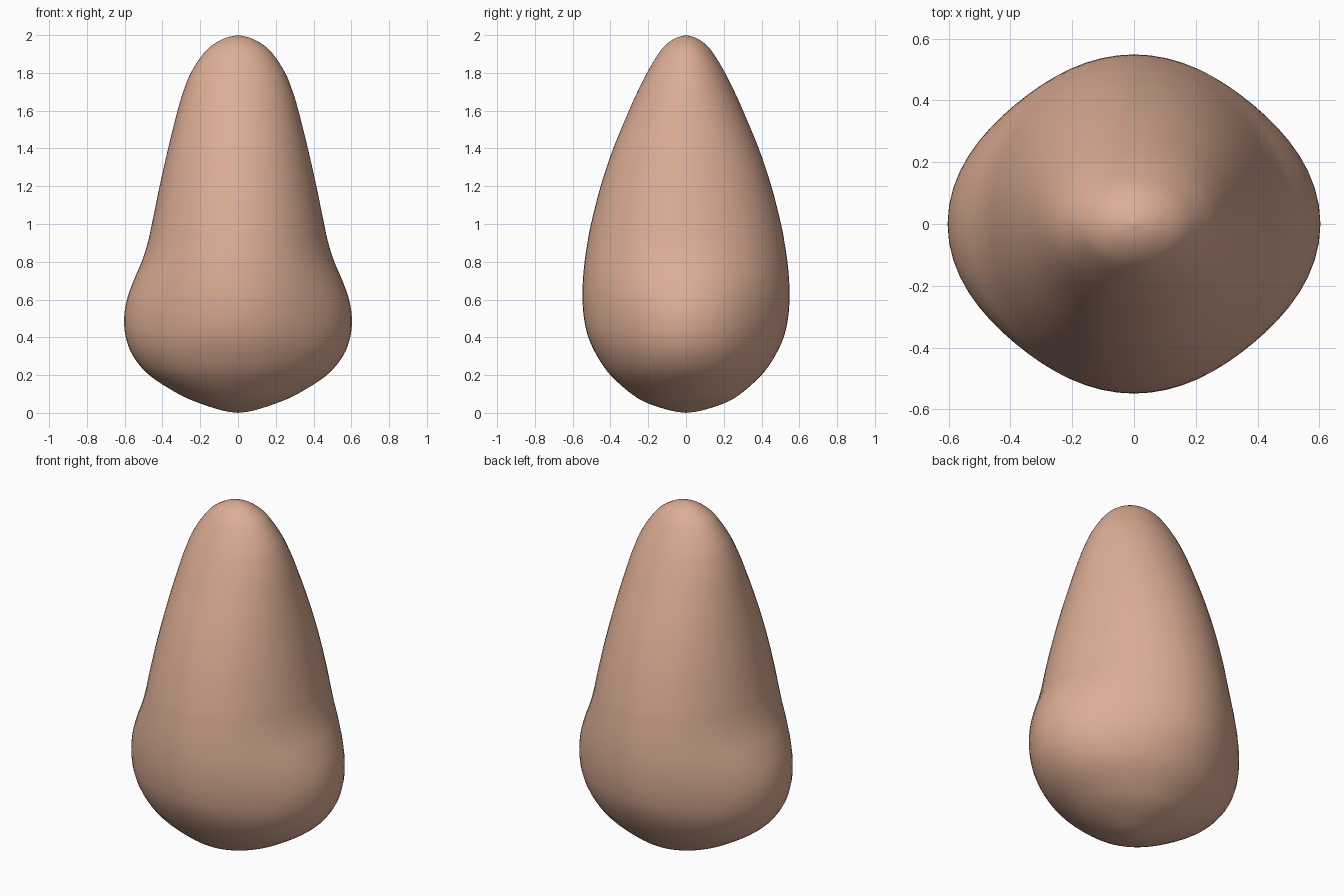
import bpy, bmesh, math

if "Cube" in bpy.data.objects:
    bpy.data.objects.remove(bpy.data.objects["Cube"])

# Height, half width, half depth of each cross-section
PROFILE = [
    (0.00, 0.0, 0.0), (0.012, 0.08, 0.08), (0.05, 0.2, 0.2), (0.1, 0.315, 0.288),
    (0.2, 0.47, 0.4), (0.3, 0.555, 0.47), (0.4, 0.594, 0.517), (0.5, 0.603, 0.54),
    (0.6, 0.588, 0.548), (0.7, 0.553, 0.546), (0.8, 0.51, 0.537), (0.9, 0.478, 0.522),
    (1.0, 0.456, 0.503), (1.2, 0.415, 0.452), (1.4, 0.37, 0.385), (1.6, 0.32, 0.302),
    (1.7, 0.29, 0.257), (1.8, 0.25, 0.207), (1.9, 0.185, 0.147), (1.95, 0.132, 0.105),
    (1.985, 0.066, 0.053), (2.0, 0.0, 0.0)]
SIDES, STEPS = 64, 4


def smooth(a, b, c, d, t):
    """Point on a smooth curve between b and c."""
    return tuple(0.5 * (2 * q + (r - p) * t + (2 * p - 5 * q + 4 * r - s) * t * t
                        + (3 * q - p - 3 * r + s) * t ** 3)
                 for p, q, r, s in zip(a, b, c, d))


# Refine the profile
rows = []
for i in range(len(PROFILE) - 1):
    a, d = PROFILE[max(i - 1, 0)], PROFILE[min(i + 2, len(PROFILE) - 1)]
    rows += [smooth(a, PROFILE[i], PROFILE[i + 1], d, k / STEPS) for k in range(STEPS)]

# Loft the rings, pinched at the diagonals where the side wings swell out
bm = bmesh.new()
rings = []
for z, rx, ry in rows[1:]:
    pinch = 0.045 * math.exp(-((z - 0.5) / 0.3) ** 2)
    ring = []
    for j in range(SIDES):
        t = 2 * math.pi * j / SIDES
        c, s = math.cos(t), math.sin(t)
        r = (1 - pinch * math.sin(2 * t) ** 2) / math.hypot(c / rx, s / ry)
        ring.append(bm.verts.new((r * c, r * s, z)))
    rings.append(ring)
bottom, top = bm.verts.new((0, 0, 0)), bm.verts.new((0, 0, 2))
for j in range(SIDES):
    k = (j + 1) % SIDES
    for lo, hi in zip(rings, rings[1:]):
        bm.faces.new((lo[j], lo[k], hi[k], hi[j]))
    bm.faces.new((bottom, rings[0][k], rings[0][j]))
    bm.faces.new((top, rings[-1][j], rings[-1][k]))
for f in bm.faces:
    f.smooth = True

mesh = bpy.data.meshes.new("nose")
bm.to_mesh(mesh)
bm.free()

# Skin colour
skin = bpy.data.materials.new("skin")
skin.diffuse_color = (0.72, 0.42, 0.30, 1)
skin.use_nodes = True
skin.node_tree.nodes["Principled BSDF"].inputs["Base Color"].default_value = skin.diffuse_color
mesh.materials.append(skin)
bpy.context.collection.objects.link(bpy.data.objects.new("nose", mesh))
